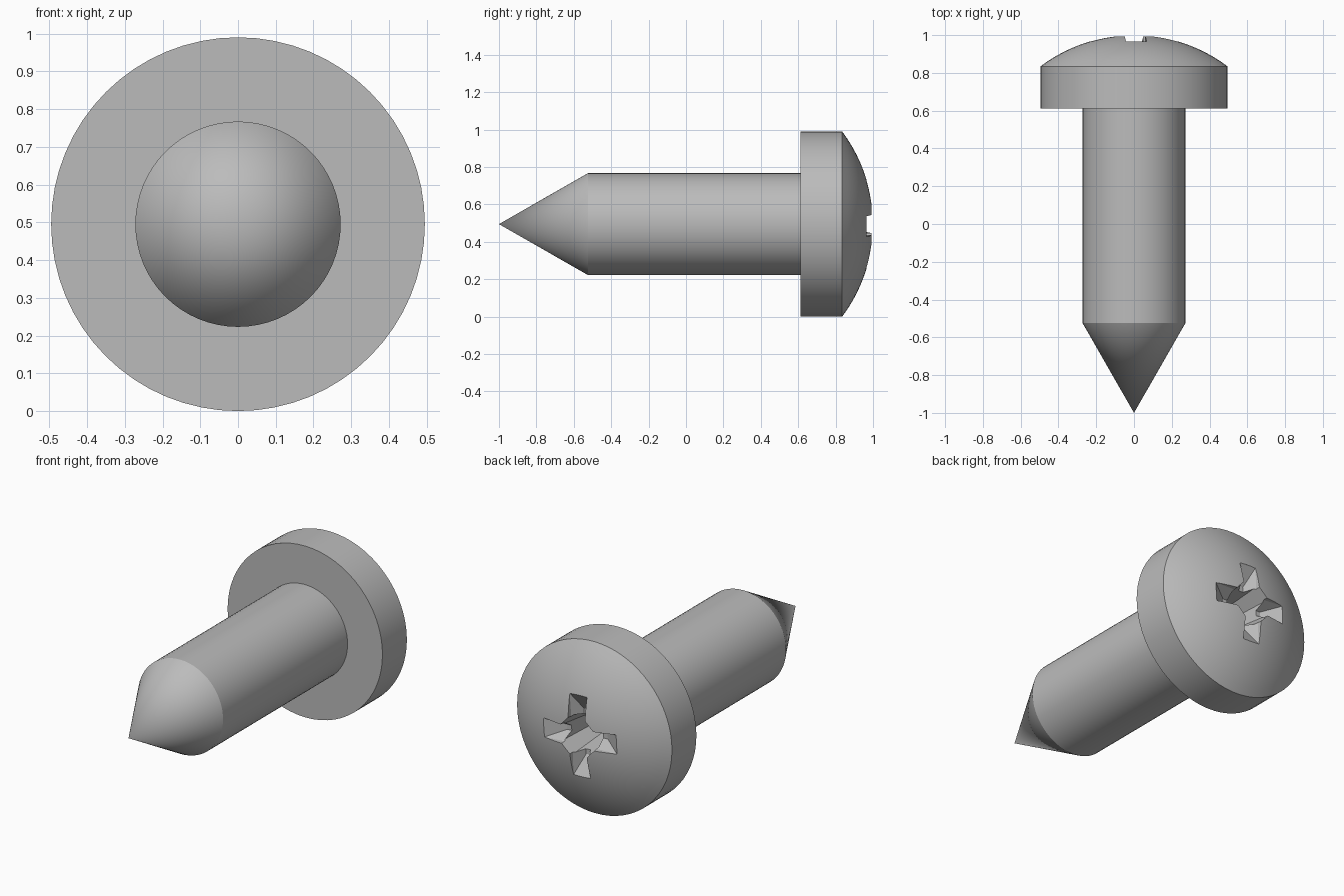
import bpy, bmesh
from math import pi, sin, cos, sqrt, radians
from mathutils import Matrix, Vector

if "Cube" in bpy.data.objects:
    bpy.data.objects.remove(bpy.data.objects["Cube"])

AXIS_Z = 0.495          # height of the screw axis
HEAD_R, SHAFT_R = 0.495, 0.272
DOME_R = 0.825          # sphere radius of the domed head
SEGMENTS = 64

steel = bpy.data.materials.new("grey steel")
steel.use_nodes = True
grey = (0.5, 0.5, 0.5, 1)
steel.diffuse_color = grey
steel.node_tree.nodes["Principled BSDF"].inputs["Base Color"].default_value = grey


def finish(name, bm):
    bmesh.ops.recalc_face_normals(bm, faces=bm.faces)
    mesh = bpy.data.meshes.new(name)
    bm.to_mesh(mesh)
    bm.free()
    mesh.materials.append(steel)
    obj = bpy.data.objects.new(name, mesh)
    bpy.context.collection.objects.link(obj)
    return obj


def lathe(name, profile):
    """Spin (radius, y) points around the screw axis."""
    bm = bmesh.new()
    verts = [bm.verts.new((r, y, AXIS_Z)) for r, y in profile]
    edges = [bm.edges.new(pair) for pair in zip(verts, verts[1:])]
    bmesh.ops.spin(bm, geom=verts + edges, cent=(0, 0, AXIS_Z), axis=(0, 1, 0),
                   angle=2 * pi, steps=SEGMENTS, use_duplicate=False)
    bmesh.ops.remove_doubles(bm, verts=bm.verts, dist=0.0001)
    return finish(name, bm)


def loft(name, rings, turn):
    """Closed solid through rings of (x, y, z) points, turned about the screw axis."""
    bm = bmesh.new()
    place = Matrix.Translation((0, 0, AXIS_Z)) @ Matrix.Rotation(turn, 4, 'Y')
    loops = [[bm.verts.new(place @ Vector(p)) for p in ring] for ring in rings]
    n = len(loops[0])
    for a, b in zip(loops, loops[1:]):
        for i in range(n):
            j = (i + 1) % n
            bm.faces.new((a[i], a[j], b[j], b[i]))
    bm.faces.new(loops[0])
    bm.faces.new(loops[-1])
    return finish(name, bm)


def smooth(obj):
    bpy.ops.object.select_all(action='DESELECT')
    bpy.context.view_layer.objects.active = obj
    obj.select_set(True)
    bpy.ops.object.shade_smooth_by_angle(angle=radians(25))


# Shank with conical point
shank = lathe("shank", [(0, -1), (SHAFT_R, -0.525), (SHAFT_R, 0.62), (0, 0.62)])

# Domed head
dome = [(r, 1 - DOME_R + sqrt(DOME_R ** 2 - r ** 2))
        for r in (HEAD_R * (1 - i / 12) for i in range(13))]
head = lathe("head", [(0, 0.612), (HEAD_R, 0.612)] + dome)

# Cross recess: a tapered central pit and four shallow flared arms
TILT = radians(3)
cutters = [loft("pit_cutter", [
    [(r * cos(pi / 8 + k * pi / 4), y, r * sin(pi / 8 + k * pi / 4)) for k in range(8)]
    for r, y in ((0.125, 1.02), (0.085, 0.72))], TILT)]


def arm_ring(y, tip, tip_half, root_half):
    return [(0, y, -root_half), (tip, y, -tip_half), (tip, y, tip_half), (0, y, root_half)]


for k in range(4):
    cutters.append(loft("arm_cutter", [
        arm_ring(1.03, 0.255, 0.06, 0.055),
        arm_ring(0.966, 0.233, 0.055, 0.05),
        arm_ring(0.90, 0.13, 0.015, 0.015)], TILT + k * pi / 2))

bpy.context.view_layer.objects.active = head
for cutter in cutters:
    cut = head.modifiers.new("recess", 'BOOLEAN')
    cut.operation, cut.solver, cut.object = 'DIFFERENCE', 'EXACT', cutter
    bpy.ops.object.modifier_apply(modifier=cut.name)
for cutter in cutters:
    bpy.data.objects.remove(cutter)

smooth(shank)
smooth(head)
